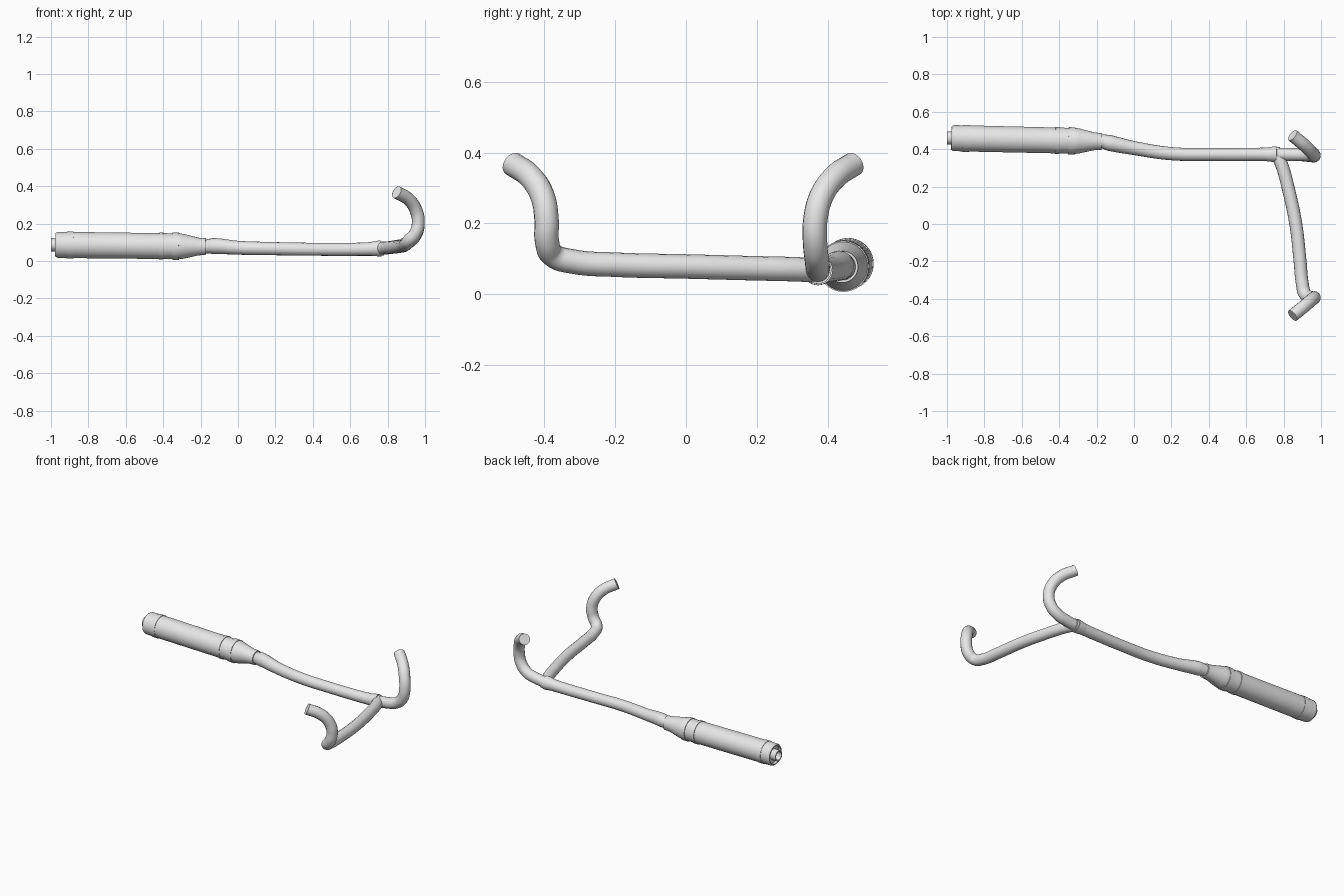
import bpy, bmesh, math
from mathutils import Vector, Matrix

cube = bpy.data.objects.get("Cube")
if cube:
    bpy.data.objects.remove(cube)

metal = bpy.data.materials.new("light grey metal")
metal.use_nodes = True
metal.diffuse_color = (0.8, 0.8, 0.8, 1)
metal.node_tree.nodes["Principled BSDF"].inputs["Base Color"].default_value = (0.8, 0.8, 0.8, 1)


def finish(obj, angle=35):
    bpy.ops.object.select_all(action='DESELECT')
    obj.select_set(True)
    bpy.context.view_layer.objects.active = obj
    if obj.type == 'CURVE':
        bpy.ops.object.convert(target='MESH')
        obj = bpy.context.object
    obj.data.materials.clear()
    obj.data.materials.append(metal)
    bpy.ops.object.shade_smooth_by_angle(angle=math.radians(angle))


def tube(name, points, radius, scales=None):
    """Smooth capped pipe through the points."""
    curve = bpy.data.curves.new(name, 'CURVE')
    curve.dimensions = '3D'
    curve.bevel_depth = radius
    curve.bevel_resolution = 6
    curve.resolution_u = 8
    curve.use_fill_caps = True
    spline = curve.splines.new('BEZIER')
    spline.bezier_points.add(len(points) - 1)
    for i, (bp, co) in enumerate(zip(spline.bezier_points, points)):
        bp.co = co
        bp.handle_left_type = bp.handle_right_type = 'AUTO'
        bp.radius = scales[i] if scales else 1
    obj = bpy.data.objects.new(name, curve)
    bpy.context.collection.objects.link(obj)
    finish(obj)


def lathe(name, profile, start, end, steps=40):
    """Turn (distance, radius) pairs around the axis from start to end."""
    bm = bmesh.new()
    verts = [bm.verts.new((r, 0, d)) for d, r in profile]
    edges = [bm.edges.new(pair) for pair in zip(verts, verts[1:])]
    bmesh.ops.spin(bm, geom=verts + edges, cent=(0, 0, 0), axis=(0, 0, 1),
                   angle=math.tau, steps=steps)
    bmesh.ops.remove_doubles(bm, verts=bm.verts, dist=1e-5)
    bmesh.ops.recalc_face_normals(bm, faces=bm.faces)
    mesh = bpy.data.meshes.new(name)
    bm.to_mesh(mesh)
    bm.free()
    obj = bpy.data.objects.new(name, mesh)
    bpy.context.collection.objects.link(obj)
    axis = Vector(end) - Vector(start)
    obj.matrix_world = Matrix.Translation(start) @ axis.to_track_quat('Z', 'Y').to_matrix().to_4x4()
    finish(obj, 25)


# Silencer: hollow tip, recessed rear cap, body, cone and front socket
rear, front = (-1, 0.46, 0.087), (-0.17, 0.441, 0.077)
lathe("silencer", [
    (0.06, 0), (0.06, 0.027), (0, 0.027), (0, 0.035), (0.04, 0.035),
    (0.04, 0.054), (0.024, 0.057), (0.024, 0.063), (0.034, 0.069),
    (0.1, 0.07), (0.58, 0.069), (0.69, 0.069), (0.71, 0.066),
    (0.79, 0.047), (0.828, 0.045), (0.828, 0.038), (0.8, 0.036), (0.8, 0)],
    rear, front)

# Raised bands round the silencer body
for name, a, b in (("rear_band", 0.085, 0.12), ("middle_band", 0.58, 0.6),
                   ("front_band", 0.65, 0.685)):
    lathe(name, [(a, 0.066), (a, 0.0725), (b, 0.0725), (b, 0.066)], rear, front)

# Link pipe with a swollen joint at the silencer
tube("link_pipe", [
    (-0.19, 0.443, 0.078), (-0.165, 0.441, 0.078), (-0.13, 0.433, 0.08),
    (0, 0.406, 0.071), (0.2, 0.376, 0.066), (0.4, 0.372, 0.063),
    (0.65, 0.372, 0.063), (0.78, 0.373, 0.067)],
    0.035, [1.05, 1.08, 1.22, 1.05, 1, 0.98, 1, 1.1])

# Flared collar where the two headers meet
lathe("junction_collar", [(0, 0.034), (0.06, 0.042), (0.075, 0.042), (0.075, 0.03)],
      (0.69, 0.372, 0.064), (0.78, 0.373, 0.068))

# Left-hand cylinder header: straight run, then hooks up and back
tube("rear_header", [
    (0.75, 0.372, 0.066), (0.83, 0.372, 0.075), (0.9, 0.37, 0.094),
    (0.948, 0.365, 0.14), (0.964, 0.365, 0.205), (0.95, 0.382, 0.275),
    (0.912, 0.42, 0.33), (0.848, 0.474, 0.368)], 0.0345)

# Opposite header: crosses over, then hooks up and back
tube("front_header", [
    (0.765, 0.372, 0.067), (0.792, 0.31, 0.07), (0.825, 0.19, 0.073),
    (0.865, 0, 0.078), (0.888, -0.2, 0.083), (0.9, -0.32, 0.092),
    (0.915, -0.376, 0.11), (0.95, -0.393, 0.15), (0.964, -0.394, 0.21),
    (0.95, -0.405, 0.275), (0.912, -0.438, 0.33), (0.848, -0.49, 0.368)], 0.0345)
